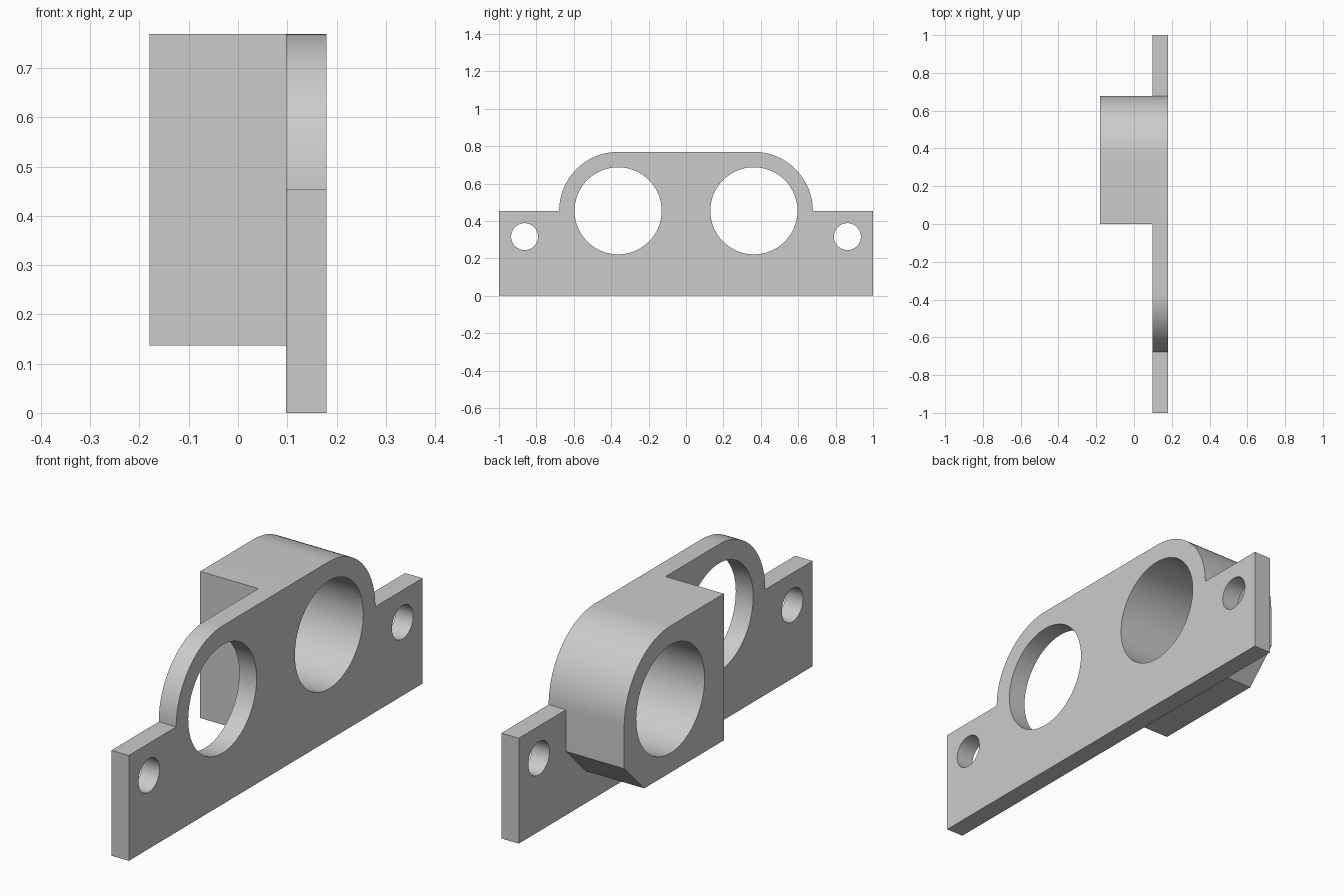
import bpy
from math import sin, cos, pi, radians

if "Cube" in bpy.data.objects:
    bpy.data.objects.remove(bpy.data.objects["Cube"], do_unlink=True)

# Main dimensions
BACK, FACE, FRONT = -0.18, 0.097, 0.18      # block end, plate back, plate front in x
BORE_Y, AXIS_Z, ROUND_R, BORE_R = 0.363, 0.454, 0.315, 0.233
BOLT_Y, BOLT_Z, BOLT_R = 0.863, 0.316, 0.072
BASE_Z, CHAMFER = 0.137, 0.137
OUTER = BORE_Y + ROUND_R
TOP = AXIS_Z + ROUND_R

grey = bpy.data.materials.new("plain grey")
grey.use_nodes = True
colour = (0.6, 0.6, 0.6, 1)
grey.diffuse_color = colour
grey.node_tree.nodes["Principled BSDF"].inputs["Base Color"].default_value = colour


def arc(cy, cz, r, start, end, steps):
    angles = [start + (end - start) * i / steps for i in range(steps + 1)]
    return [(cy + r * cos(a), cz + r * sin(a)) for a in angles]


def prism(name, outline, x0, x1):
    """Extrude a closed (y, z) outline along x."""
    n = len(outline)
    verts = [(x, y, z) for x in (x0, x1) for y, z in outline]
    faces = [tuple(reversed(range(n))), tuple(range(n, 2 * n))]
    faces += [(i, (i + 1) % n, n + (i + 1) % n, n + i) for i in range(n)]
    mesh = bpy.data.meshes.new(name)
    mesh.from_pydata(verts, [], faces)
    mesh.materials.append(grey)
    obj = bpy.data.objects.new(name, mesh)
    bpy.context.collection.objects.link(obj)
    return obj


def combine(target, tool, operation):
    mod = target.modifiers.new(operation.lower(), "BOOLEAN")
    mod.operation, mod.solver, mod.object = operation, "EXACT", tool
    bpy.context.view_layer.objects.active = target
    bpy.ops.object.modifier_apply(modifier=mod.name)
    bpy.data.objects.remove(tool, do_unlink=True)


# Mounting plate: flat ears and a round-shouldered centre
shoulder = arc(BORE_Y, AXIS_Z, ROUND_R, 0, pi / 2, 24)
half = [(1, 0), (1, AXIS_Z)] + shoulder
bracket = prism("bracket", half + [(-y, z) for y, z in reversed(half)], FACE, FRONT)

# Bearing block behind one bore, with a chamfered lower corner
block = prism("bearing_block",
              [(0, BASE_Z), (OUTER - CHAMFER, BASE_Z), (OUTER, BASE_Z + CHAMFER)]
              + shoulder + [(0, TOP)], BACK, FACE)
combine(bracket, block, "UNION")

# Large bores and small bolt holes on both sides
for side in (-1, 1):
    for y, z, r in ((BORE_Y, AXIS_Z, BORE_R), (BOLT_Y, BOLT_Z, BOLT_R)):
        circle = arc(side * y, z, r, 0, 2 * pi, 64)[:-1]
        combine(bracket, prism("hole_cutter", circle, -0.5, 0.5), "DIFFERENCE")

# Smooth curved walls, crisp edges
bpy.ops.object.select_all(action="DESELECT")
bracket.select_set(True)
bpy.context.view_layer.objects.active = bracket
bpy.ops.object.shade_smooth_by_angle(angle=radians(30))
